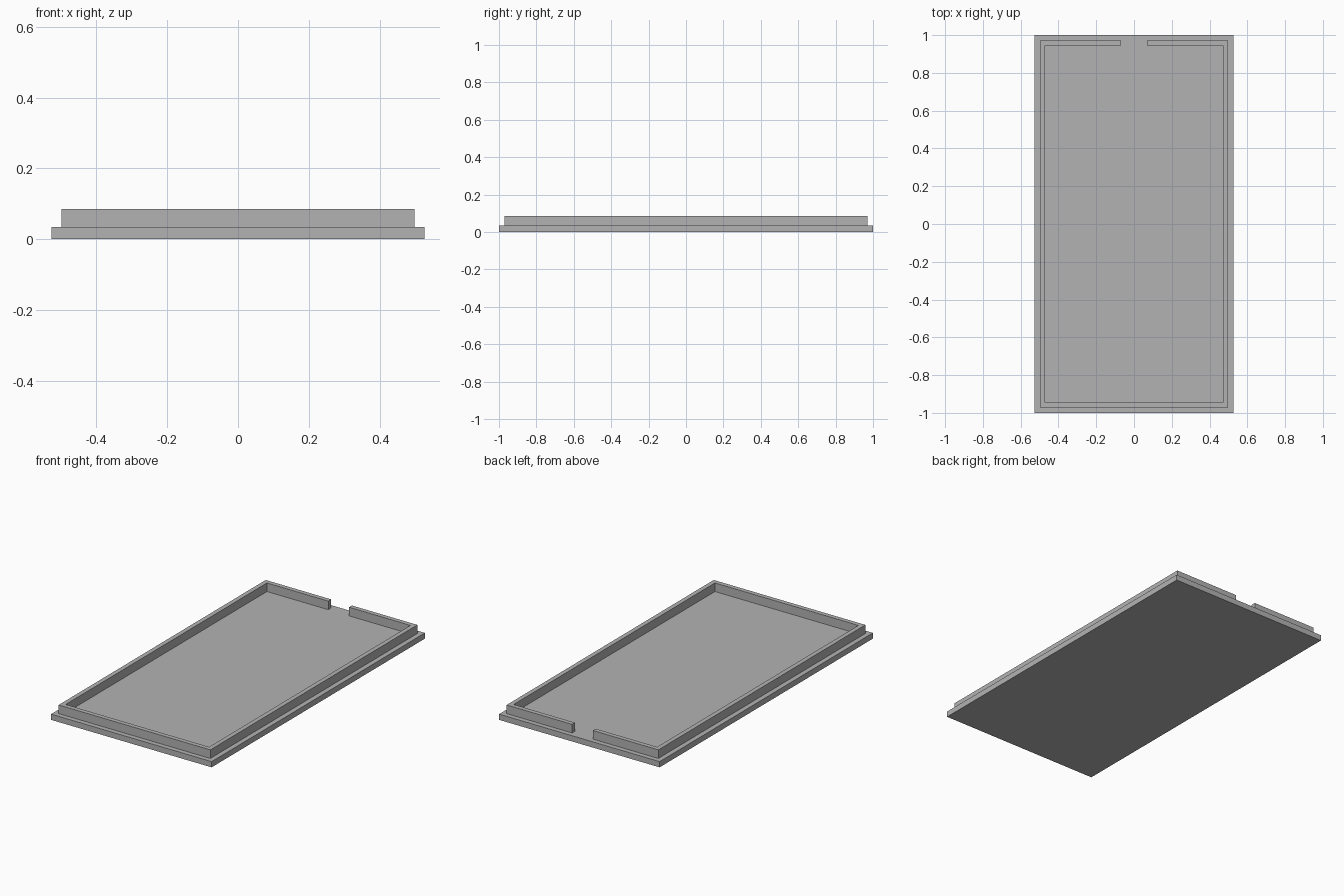
import bpy
import bmesh

# Remove the default cube
cube = bpy.data.objects.get("Cube")
if cube:
    bpy.data.objects.remove(cube, do_unlink=True)

# Single grey material
grey = bpy.data.materials.new("plain_grey")
grey.use_nodes = True
colour = (0.45, 0.45, 0.45, 1)
grey.diffuse_color = colour
grey.node_tree.nodes["Principled BSDF"].inputs["Base Color"].default_value = colour

HALF_X, HALF_Y = 0.527, 1.0      # base plate
BASE_TOP, RIM_TOP = 0.034, 0.085
STEP, WALL = 0.029, 0.027        # ledge width and rim thickness
GAP = 0.068                      # half width of the rear opening


def extrude_outline(name, outline, z0, z1):
    """Solid with vertical sides from a flat outline."""
    bm = bmesh.new()
    face = bm.faces.new([bm.verts.new((x, y, z0)) for x, y in outline])
    top = bmesh.ops.extrude_face_region(bm, geom=[face])["geom"]
    moved = [v for v in top if isinstance(v, bmesh.types.BMVert)]
    bmesh.ops.translate(bm, verts=moved, vec=(0, 0, z1 - z0))
    bmesh.ops.recalc_face_normals(bm, faces=bm.faces)
    mesh = bpy.data.meshes.new(name)
    bm.to_mesh(mesh)
    bm.free()
    mesh.materials.append(grey)
    obj = bpy.data.objects.new(name, mesh)
    bpy.context.collection.objects.link(obj)
    return obj


# Flat base plate
extrude_outline("base_plate",
                [(-HALF_X, -HALF_Y), (HALF_X, -HALF_Y), (HALF_X, HALF_Y), (-HALF_X, HALF_Y)],
                0, BASE_TOP)

# Raised rim, open in the middle of the back: right-hand outline mirrored across x
ox, oy = HALF_X - STEP, HALF_Y - STEP
ix, iy = ox - WALL, oy - WALL
outer = [(ox, -oy), (ox, oy), (GAP, oy)]
inner = [(GAP, iy), (ix, iy), (ix, -iy)]
half = outer + inner
rim = half + [(-x, y) for x, y in reversed(half)]
extrude_outline("raised_rim", rim, BASE_TOP, RIM_TOP)
